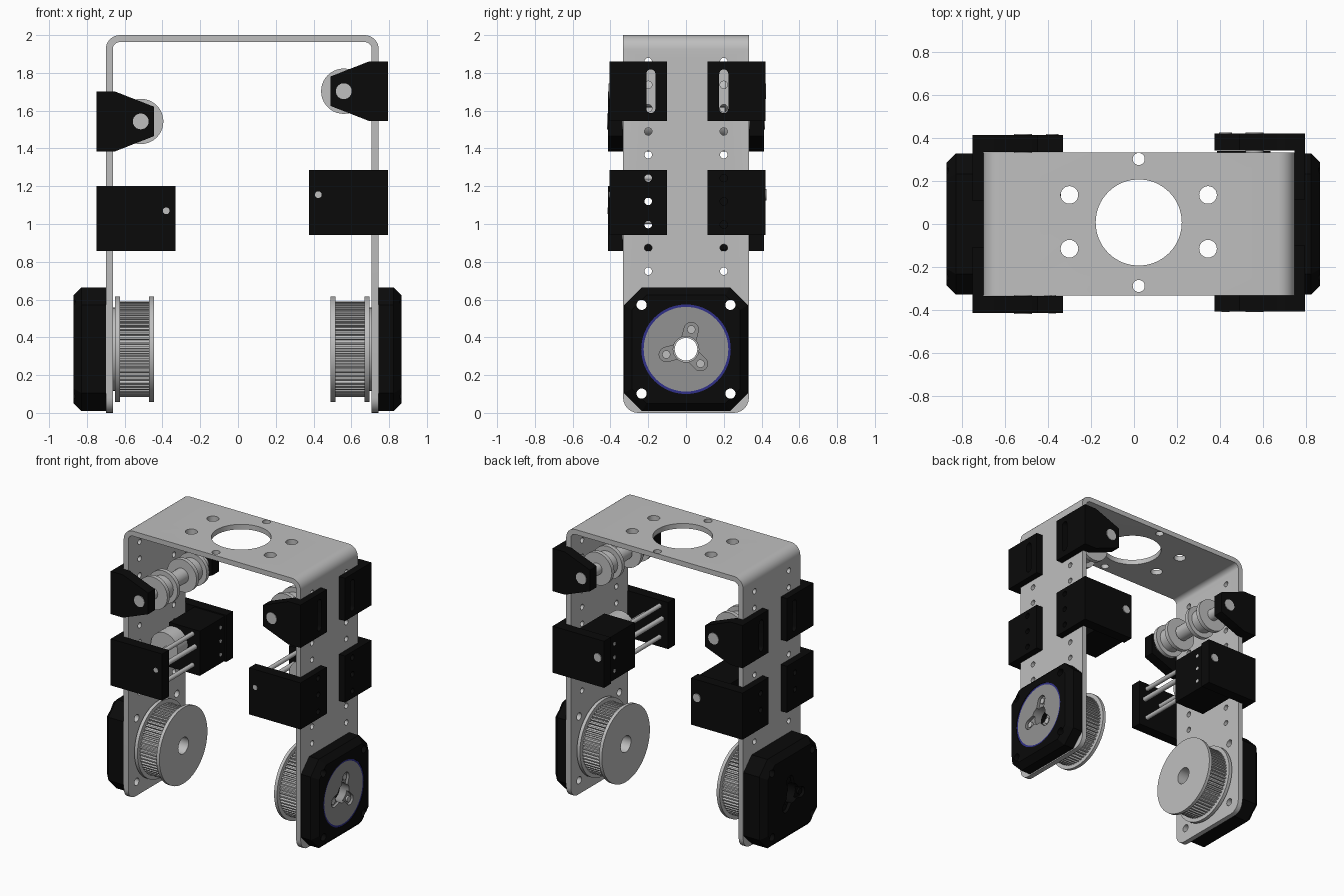
import bpy, bmesh
from math import pi, cos, sin, radians

cube = bpy.data.objects.get("Cube")
if cube:
    bpy.data.objects.remove(cube)


def material(name, r, g, b):
    m = bpy.data.materials.new(name)
    m.use_nodes = True
    m.diffuse_color = (r, g, b, 1)
    m.node_tree.nodes["Principled BSDF"].inputs["Base Color"].default_value = (r, g, b, 1)
    return m


GREY = material("light_grey_metal", 0.52, 0.52, 0.52)
DARK = material("mid_grey_metal", 0.29, 0.29, 0.29)
BLACK = material("black_plastic", 0.003, 0.003, 0.003)
BLUE = material("blue_ring", 0.03, 0.03, 0.25)


# Outlines in the plane across the extrusion axis
def arc(u, v, r, a, b, n):
    return [(u + r * cos(radians(a + (b - a) * i / n)),
             v + r * sin(radians(a + (b - a) * i / n))) for i in range(n + 1)]


def circle(u, v, r, n=32):
    return arc(u, v, r, 0, 360, n)[:-1]


def rect(u0, u1, v0, v1):
    return [(u0, v0), (u1, v0), (u1, v1), (u0, v1)]


def octagon(v, h, c):
    k = h - c
    return [(a, v + b) for a, b in ((-k, -h), (k, -h), (h, -k), (h, k),
                                    (k, h), (-k, h), (-h, k), (-h, -k))]


def capsule(u, v, r, length, angle):
    du, dv = length * cos(radians(angle)), length * sin(radians(angle))
    return (arc(u + du, v + dv, r, angle - 90, angle + 90, 10)
            + arc(u, v, r, angle + 90, angle + 270, 10))


def place(axis, t, u, v):
    return {"x": (t, u, v), "y": (u, t, v), "z": (u, v, t)}[axis]


def loft(bm, axis, sections):
    """Solid through equal outlines placed along an axis."""
    rings = [[bm.verts.new(place(axis, t, u, v)) for u, v in pts] for t, pts in sections]
    n = len(rings[0])
    for low, high in zip(rings, rings[1:]):
        for i in range(n):
            bm.faces.new((low[i], low[(i + 1) % n], high[(i + 1) % n], high[i]))
    bm.faces.new(rings[0][::-1])
    bm.faces.new(rings[-1])


def make(name, mat, solids):
    """solids: list of (axis, [(position, outline), ...])."""
    bm = bmesh.new()
    for axis, sections in solids:
        loft(bm, axis, sections)
    bmesh.ops.recalc_face_normals(bm, faces=bm.faces)
    mesh = bpy.data.meshes.new(name)
    bm.to_mesh(mesh)
    bm.free()
    obj = bpy.data.objects.new(name, mesh)
    bpy.context.collection.objects.link(obj)
    if mat:
        mesh.materials.append(mat)
    return obj


def bar(axis, a, b, outline):
    return (axis, [(a, outline), (b, outline)])


def cut(obj, solids):
    cutter = make("cutter", None, solids)
    mod = obj.modifiers.new("cut", "BOOLEAN")
    mod.operation, mod.solver, mod.object = "DIFFERENCE", "EXACT", cutter
    graph = bpy.context.evaluated_depsgraph_get()
    mesh = bpy.data.meshes.new_from_object(obj.evaluated_get(graph))
    obj.modifiers.clear()
    obj.data = mesh
    bpy.data.objects.remove(cutter)


# Folded frame: an inverted U with rounded bends and rounded feet
L, R, T = -0.70, 0.745, 0.037
HW, BEND, AXLE = 0.333, 0.075, 0.337
outer = arc(L + BEND, 2 - BEND, BEND, 180, 90, 8) + arc(R - BEND, 2 - BEND, BEND, 90, 0, 8)
inner = (arc(R - BEND, 2 - BEND, BEND - T, 0, 90, 8)
         + arc(L + BEND, 2 - BEND, BEND - T, 90, 180, 8))
frame_outline = [(L, 0)] + outer + [(R, 0), (R - T, 0)] + inner + [(L + T, 0)]
frame = make("frame", GREY, [bar("y", -HW, HW, frame_outline)])
bm = bmesh.new()
bm.from_mesh(frame.data)
feet = [e for e in bm.edges if all(v.co.z < 0.001 for v in e.verts)
        and abs(e.verts[0].co.y - e.verts[1].co.y) < 0.001]
bmesh.ops.bevel(bm, geom=feet, offset=0.08, segments=6, profile=0.5, affect="EDGES")
bm.to_mesh(frame.data)
bm.free()

motor_bolts = [bar("x", -1, 1, circle(s * 0.235, AXLE + t * 0.235, 0.027, 20))
               for s in (-1, 1) for t in (-1, 1)]
bore = bar("x", -1, 1, circle(0, AXLE, 0.068))
side_holes = [bar("x", -1, 1, circle(s * 0.2, 0.75 + 0.1233 * i, 0.02, 16))
              for i in range(10) for s in (-1, 1)]
cut(frame, side_holes + motor_bolts + [bore])
top_holes = [bar("z", 1.9, 2.1, circle(0.022, 0.007, 0.2, 64))]
for s in (-1, 1):
    top_holes.append(bar("z", 1.9, 2.1, circle(0.022, 0.007 + s * 0.295, 0.028, 20)))
    for t in (-1, 1):
        top_holes.append(bar("z", 1.9, 2.1, circle(0.022 + s * 0.322, 0.01 + t * 0.125, 0.041, 24)))
cut(frame, top_holes)

# Everything else is repeated on the left (+x) and right (-x) legs
for side, d, X, depth, yc, z_idler, z_guide in (
        ("left", 1, R, 0.12, 0.007, 1.703, 1.115),
        ("right", -1, L, 0.17, 0.0, 1.543, 1.03)):

    def px(t, X=X, d=d):
        return X + d * t    # distance outward from the leg's outer face

    # Motor housing with chamfered rim
    end = px(depth)
    motor = make(f"{side}_motor", BLACK, [("x", [
        (X, octagon(AXLE, 0.328, 0.095)), (px(depth - 0.042), octagon(AXLE, 0.328, 0.095)),
        (end, octagon(AXLE, 0.286, 0.078))])])
    cut(motor, motor_bolts + [bore])
    face = motor
    if side == "left":
        # Recessed rotor face with a blue rim
        cut(motor, [bar("x", end - 0.08, end + 0.1, circle(0, AXLE, 0.237, 64))])
        rim = make("rotor_rim", BLUE, [bar("x", end - 0.08, end - 0.004, circle(0, AXLE, 0.237, 64))])
        cut(rim, [bar("x", 0, 1, circle(0, AXLE, 0.224, 64))])
        face = make("rotor_face", DARK, [bar("x", end - 0.08, end - 0.004, circle(0, AXLE, 0.224, 64))])
        cut(face, [bore])
    for a in (75, 195, 315):
        cut(face, [bar("x", px(depth - 0.025), px(depth + 0.1), capsule(0, AXLE, 0.038, 0.108, a))])
    make(f"{side}_rotor_screws", GREY if side == "left" else BLACK, [
        bar("x", px(depth - 0.03), px(depth - 0.012),
            circle(0.108 * cos(radians(a)), AXLE + 0.108 * sin(radians(a)), 0.022, 16))
        for a in (75, 195, 315)])

    # Toothed belt pulley
    teeth = [(r * cos(2 * pi * (i + o) / 60), AXLE + r * sin(2 * pi * (i + o) / 60))
             for i in range(60) for r, o in ((0.236, 0), (0.236, 0.4), (0.252, 0.5), (0.252, 0.9))]
    for part, a, b, outline in (
            ("teeth", 0.075, 0.23, teeth),
            ("inner_flange", 0.05, 0.075, circle(0, AXLE, 0.28, 64)),
            ("outer_flange", 0.23, 0.254, circle(0, AXLE, 0.28, 64)),
            ("hub", T, 0.05, circle(0, AXLE, 0.22, 48))):
        pulley = make(f"{side}_pulley_{part}", GREY, [bar("x", px(-a), px(-b), outline)])
        cut(pulley, [bar("x", -1, 1, circle(0, AXLE, 0.06))])

    xi, xg = px(-0.185), px(-0.32)
    for s, end_name in ((-1, "front"), (1, "back")):
        y0, y1, yp = yc + s * (HW + 0.002), yc + s * 0.413, yc + s * 0.107
        # Tapered idler bracket with slotted mounting plate
        cheek = [(px(0.05), z_idler - 0.158), (px(-0.05), z_idler - 0.158),
                 (px(-0.255), z_idler - 0.078), (px(-0.255), z_idler + 0.078),
                 (px(-0.05), z_idler + 0.158), (px(0.05), z_idler + 0.158)]
        make(f"{side}_{end_name}_idler_cheek", BLACK, [bar("y", y0, y1, cheek)])
        plate = make(f"{side}_{end_name}_idler_plate", BLACK, [
            bar("x", X, px(0.05), rect(yp, y0, z_idler - 0.158, z_idler + 0.158))])
        cut(plate, [bar("x", -1, 1, capsule(yc + s * 0.193, z_idler - 0.092, 0.024, 0.184, 90))])
        # Square guide bracket with drilled mounting plate
        lo, hi = z_guide - 0.172, z_guide + 0.172
        make(f"{side}_{end_name}_guide_cheek", BLACK, [
            bar("y", y0, y1, rect(px(0.05), px(-0.37), lo, hi))])
        plate = make(f"{side}_{end_name}_guide_plate", BLACK, [
            bar("x", X, px(0.05), rect(yp, y0, lo, hi))])
        cut(plate, [bar("x", -1, 1, circle(s * 0.2, 0.75 + 0.1233 * i, 0.02, 16))
                    for i in (2, 3, 4) if lo < 0.72 + 0.1233 * i and hi > 0.78 + 0.1233 * i])
        # Flanged idler roller
        ya = yc + (-0.26 if s < 0 else 0.08)
        make(f"{side}_{end_name}_idler_roller", GREY, [
            bar("y", ya, ya + 0.03, circle(xi, z_idler, 0.12, 40)),
            bar("y", ya + 0.03, ya + 0.12, circle(xi, z_idler, 0.085, 32)),
            bar("y", ya + 0.12, ya + 0.15, circle(xi, z_idler, 0.12, 40))])

    # Idler shaft, sliding guide block, guide rods and screw
    make(f"{side}_idler_shaft", GREY, [
        bar("y", yc - 0.417, yc + 0.417, circle(xi, z_idler, 0.042, 24)),
        bar("y", yc - 0.1, yc + 0.08, circle(xi, z_idler, 0.055, 24))])
    make(f"{side}_guide_block", BLACK, [
        bar("y", yc + 0.04, yc + HW, rect(px(-0.11), px(-0.36), z_guide - 0.165, z_guide + 0.165))])
    make(f"{side}_block_holes", GREY, [
        bar("x", px(-0.355), px(-0.363), circle(yc + 0.28, z_guide + t, 0.013, 12))
        for t in (-0.1, 0, 0.1)])
    make(f"{side}_guide_rods", GREY, [
        bar("y", yc - 0.416, yc + 0.1, circle(xg, z_guide + 0.04, 0.018, 16))] + [
        bar("y", yc - 0.36, yc + 0.1, circle(px(-t), z_guide + h, 0.016, 16))
        for t, h in ((0.3, 0.13), (0.3, -0.1), (0.18, 0.04))])
    make(f"{side}_guide_screw", GREY, [
        bar("y", yc + 0.40, yc + 0.419, circle(xg, z_guide + 0.04, 0.03, 20))])
    make(f"{side}_guide_roller", GREY, [
        bar("y", yc - 0.09, yc + 0.03, circle(px(-0.16), z_guide + 0.04, 0.11, 32))])

# Smooth curved walls, keep corners crisp
for obj in bpy.context.collection.objects:
    if obj.type == "MESH":
        obj.data.shade_smooth()
        obj.data.set_sharp_from_angle(angle=radians(28))
